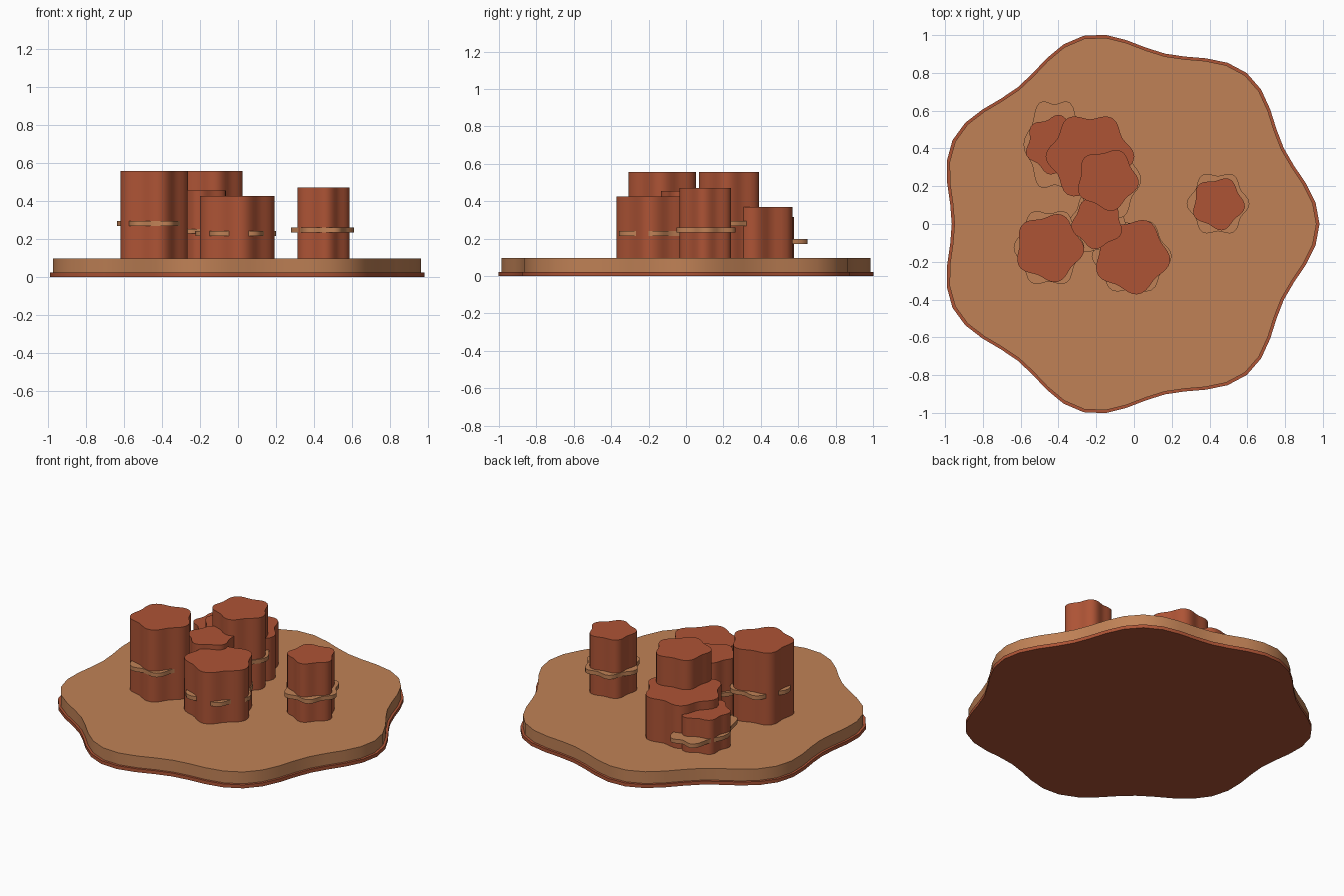
import bpy
import bmesh
from math import cos, sin, pi, radians

cube = bpy.data.objects.get("Cube")
if cube:
    bpy.data.objects.remove(cube, do_unlink=True)


def make_material(name, colour):
    mat = bpy.data.materials.new(name)
    mat.use_nodes = True
    mat.diffuse_color = colour
    mat.node_tree.nodes["Principled BSDF"].inputs["Base Color"].default_value = colour
    return mat


rust = make_material("rust red rock", (0.42, 0.088, 0.036, 1))
sand = make_material("tan sandstone", (0.53, 0.222, 0.093, 1))


def lobed_prism(name, mat, centre, radii, z0, z1, lobes, phase=0, wave=0.09, steps=48):
    """Extrude a wavy outline whose lobe tips reach the given radii."""
    bm = bmesh.new()
    ring = []
    for i in range(steps):
        a = 2 * pi * i / steps
        r = (1 + wave * cos(lobes * (a - radians(phase)))) / (1 + wave)
        ring.append(bm.verts.new((radii[0] * r * cos(a), radii[1] * r * sin(a), 0)))
    face = bm.faces.new(ring)
    grown = bmesh.ops.extrude_face_region(bm, geom=[face])["geom"]
    top = [v for v in grown if isinstance(v, bmesh.types.BMVert)]
    bmesh.ops.translate(bm, verts=top, vec=(0, 0, z1 - z0))
    bmesh.ops.recalc_face_normals(bm, faces=bm.faces)
    mesh = bpy.data.meshes.new(name)
    bm.to_mesh(mesh)
    bm.free()
    mesh.materials.append(mat)
    obj = bpy.data.objects.new(name, mesh)
    obj.location = (centre[0], centre[1], z0)
    bpy.context.collection.objects.link(obj)
    bpy.ops.object.select_all(action="DESELECT")
    obj.select_set(True)
    bpy.context.view_layer.objects.active = obj
    bpy.ops.object.shade_smooth_by_angle(angle=radians(35))
    return obj


# Ground slab: thin rust footing under a thicker sandstone plate
GROUND = 0.097
lobed_prism("slab_footing", rust, (-0.04, 0), (1.022, 1.022), 0, 0.022, 7, wave=0.05, steps=56)
lobed_prism("slab_top", sand, (-0.04, 0), (1.006, 1.006), 0.022, GROUND, 7, wave=0.05, steps=56)

# Rock pillars: name, centre, radius, top, lobes, phase, band radii
pillars = [
    ("front_right", (-0.45, -0.125), 0.187, 0.557, 5, -4, (0.187, 0.215)),
    ("front_middle", (-0.012, -0.17), 0.205, 0.425, 5, -8, (0.212, 0.208)),
    ("centre", (-0.195, 0.005), 0.14, 0.455, 5, -25, (0.15, 0.17)),
    ("tall_back", (-0.142, 0.235), 0.168, 0.557, 5, -8, (0.18, 0.225)),
    ("wide_back", (-0.233, 0.358), 0.235, 0.37, 6, 0, (0.22, 0.22)),
    ("rear", (-0.42, 0.42), 0.16, 0.315, 6, 20, (0.165, 0.255)),
    ("left", (0.445, 0.108), 0.143, 0.47, 5, -8, (0.166, 0.175)),
]
for name, centre, radius, top, lobes, phase, band in pillars:
    lobed_prism(name + "_pillar", rust, centre, (radius, radius), GROUND - 0.01, top, lobes, phase)
    # Sandstone layer at two fifths of the pillar height
    mid = GROUND + 0.4 * (top - GROUND)
    lobed_prism(name + "_band", sand, centre, band, mid - 0.013, mid + 0.013, 6)
